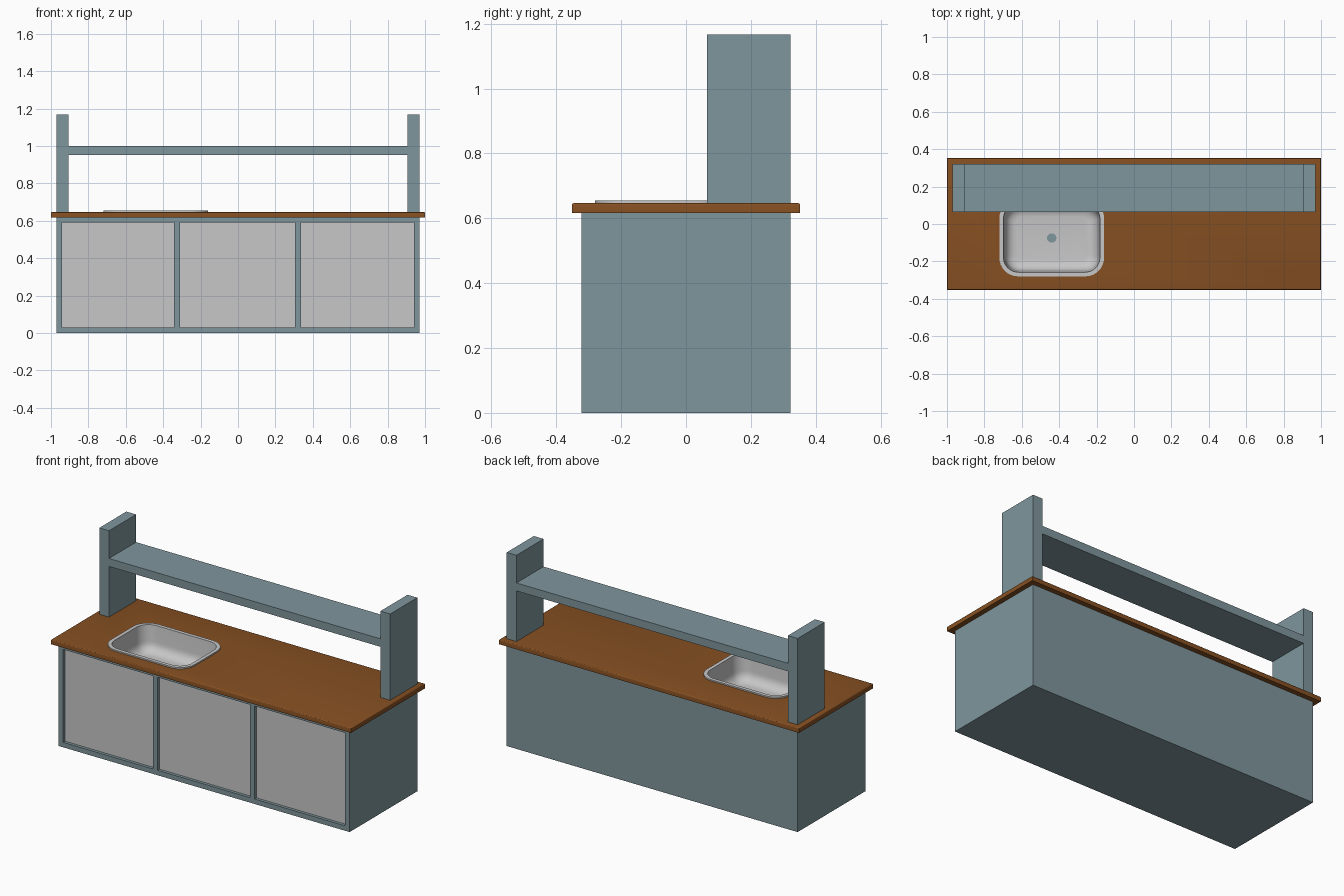
import bpy, bmesh
from math import sin, cos, pi
from mathutils import Vector

if "Cube" in bpy.data.objects:
    bpy.data.objects.remove(bpy.data.objects["Cube"])


def material(name, rgb):
    m = bpy.data.materials.new(name)
    m.use_nodes = True
    m.diffuse_color = (*rgb, 1)
    m.node_tree.nodes["Principled BSDF"].inputs["Base Color"].default_value = (*rgb, 1)
    return m


BLUE = material("blue grey paint", (0.212, 0.305, 0.335))
WOOD = material("brown wood", (0.24, 0.08, 0.016))
STEEL = material("light grey", (0.57, 0.57, 0.57))


def finish(name, bm, mat):
    bmesh.ops.recalc_face_normals(bm, faces=bm.faces)
    mesh = bpy.data.meshes.new(name)
    bm.to_mesh(mesh)
    bm.free()
    mesh.materials.append(mat)
    obj = bpy.data.objects.new(name, mesh)
    bpy.context.collection.objects.link(obj)
    return obj


def box(name, lo, hi, mat):
    bm = bmesh.new()
    bmesh.ops.create_cube(bm, size=1)
    lo, hi = Vector(lo), Vector(hi)
    for v in bm.verts:
        v.co = (lo + hi) / 2 + v.co * (hi - lo)
    return finish(name, bm, mat)


def smooth(obj):
    bpy.ops.object.select_all(action="DESELECT")
    obj.select_set(True)
    bpy.context.view_layer.objects.active = obj
    bpy.ops.object.shade_smooth_by_angle(angle=pi / 5)


def cut(obj, cutter):
    mod = obj.modifiers.new("cut", "BOOLEAN")
    mod.object = cutter
    mod.solver = "EXACT"
    bpy.context.view_layer.objects.active = obj
    bpy.ops.object.modifier_apply(modifier=mod.name)


SINK = Vector((-0.44, -0.075, 0))


def rounded_ring(bm, hx, hy, r, z, steps=8):
    """Ring of vertices along a rounded rectangle around the sink centre."""
    ring = []
    for k, (sx, sy) in enumerate([(1, 1), (-1, 1), (-1, -1), (1, -1)]):
        for i in range(steps + 1):
            a = (k + i / steps) * pi / 2
            ring.append(bm.verts.new(SINK + Vector((sx * (hx - r) + r * cos(a),
                                                    sy * (hy - r) + r * sin(a), z))))
    return ring


def loft(bm, rings):
    for a, b in zip(rings, rings[1:]):
        for i in range(len(a)):
            j = (i + 1) % len(a)
            bm.faces.new((a[i], a[j], b[j], b[i]))


# Cabinet and worktop
cabinet = box("cabinet", (-0.97, -0.322, 0), (0.97, 0.322, 0.617), BLUE)
worktop = box("worktop", (-1, -0.352, 0.617), (1, 0.352, 0.647), WOOD)
bm = bmesh.new()
bm.from_mesh(worktop.data)
top_edges = [e for e in bm.edges if all(v.co.z > 0.64 for v in e.verts)]
bmesh.ops.bevel(bm, geom=top_edges, offset=0.007, segments=3, profile=0.5, affect="EDGES")
bm.to_mesh(worktop.data)
bm.free()

# Recessed door bays with their panels
for name, x0, x1 in [("right", -0.94, -0.342), ("middle", -0.311, 0.306), ("left", 0.337, 0.94)]:
    bay = box("bay_cutter", (x0, -0.4, 0.03), (x1, -0.302, 0.59), BLUE)
    cut(cabinet, bay)
    bpy.data.objects.remove(bay)
    box(name + "_door", (x0, -0.304, 0.03), (x1, -0.298, 0.59), STEEL)

# Opening for the sink through worktop and cabinet top
bm = bmesh.new()
rings = [rounded_ring(bm, 0.27, 0.195, 0.09, z) for z in (0.45, 0.75)]
loft(bm, rings)
for ring in rings:
    bm.faces.new(ring)
opening = finish("sink_cutter", bm, STEEL)
cut(cabinet, opening)
cut(worktop, opening)
bpy.data.objects.remove(opening)
smooth(worktop)

# Sink: raised rim, tapering walls, rounded floor
bm = bmesh.new()
rings = [rounded_ring(bm, 0.28, 0.205, 0.1, 0.646),
         rounded_ring(bm, 0.28, 0.205, 0.1, 0.655),
         rounded_ring(bm, 0.258, 0.183, 0.08, 0.655)]
for i in range(7):
    a = i / 6 * pi / 2
    inset = 0.06 * (1 - cos(a))
    rings.append(rounded_ring(bm, 0.25 - inset, 0.175 - inset, 0.078 - inset * 0.8,
                              0.56 - 0.06 * sin(a)))
loft(bm, rings)
bm.faces.new(rings[-1])
sink = finish("sink", bm, STEEL)
# make the open shell face upwards
if max(sink.data.polygons, key=lambda p: p.area).normal.z < 0:
    sink.data.flip_normals()
smooth(sink)

# Drain
bm = bmesh.new()
bmesh.ops.create_cone(bm, cap_ends=True, segments=24, radius1=0.025, radius2=0.025, depth=0.004)
bmesh.ops.translate(bm, verts=bm.verts, vec=SINK + Vector((0, 0, 0.5)))
finish("drain", bm, BLUE)

# Uprights and the shelf between them
for name, x in [("left_upright", 0.905), ("right_upright", -0.97)]:
    box(name, (x, 0.064, 0.645), (x + 0.065, 0.322, 1.167), BLUE)
box("shelf", (-0.905, 0.064, 0.952), (0.905, 0.322, 1.0), BLUE)
